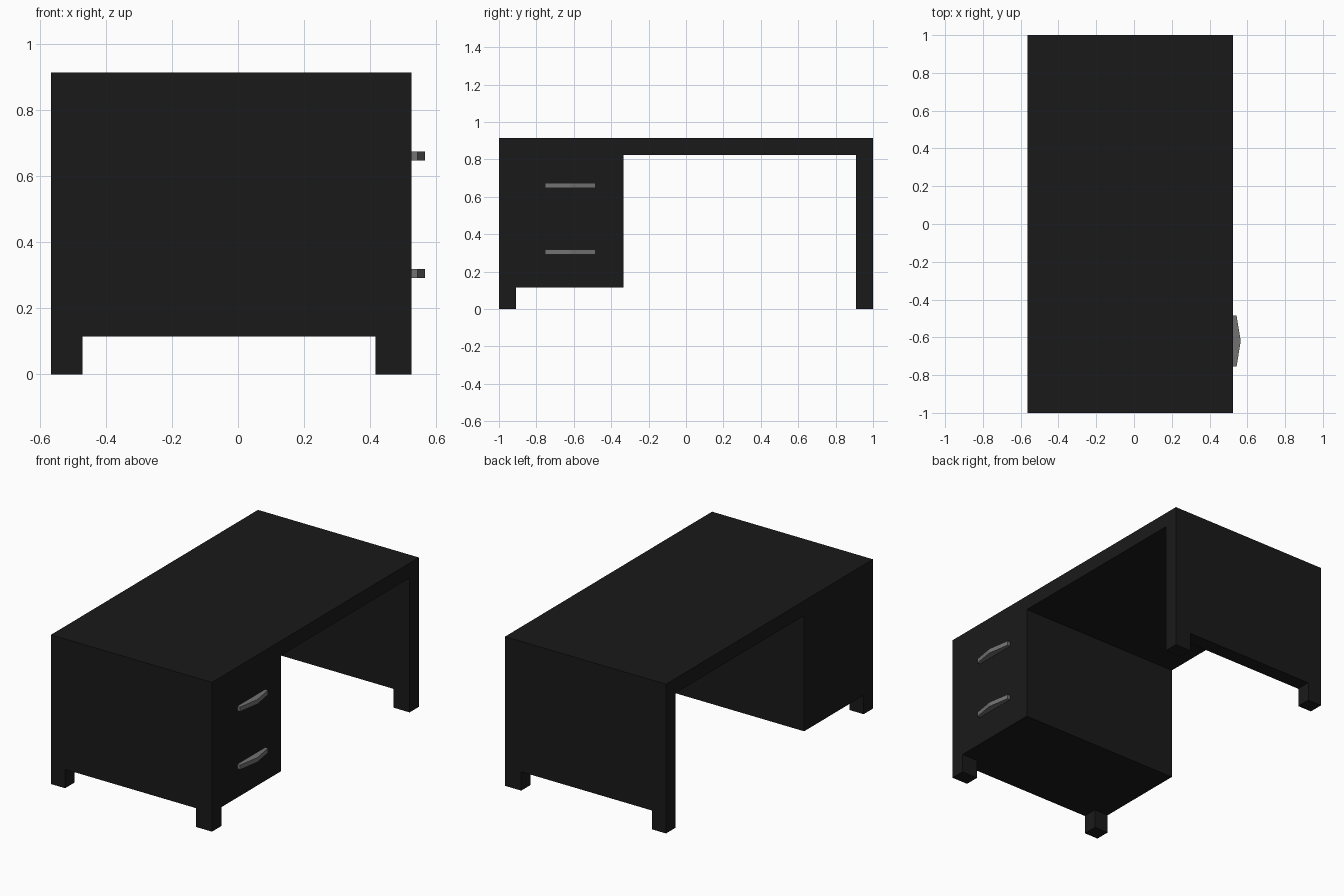
import bpy, bmesh
from mathutils import Vector

if "Cube" in bpy.data.objects:
    bpy.data.objects.remove(bpy.data.objects["Cube"])


def material(name, value):
    m = bpy.data.materials.new(name)
    m.diffuse_color = (value, value, value, 1)
    m.use_nodes = True
    m.node_tree.nodes["Principled BSDF"].inputs["Base Color"].default_value = m.diffuse_color
    return m


def extrude_profile(name, points, offset, mat):
    """Make a flat polygon from points and extrude it by offset."""
    bm = bmesh.new()
    face = bm.faces.new([bm.verts.new(p) for p in points])
    out = bmesh.ops.extrude_face_region(bm, geom=[face], use_keep_orig=True)
    moved = [g for g in out["geom"] if isinstance(g, bmesh.types.BMVert)]
    bmesh.ops.translate(bm, verts=moved, vec=Vector(offset))
    bmesh.ops.recalc_face_normals(bm, faces=bm.faces)
    mesh = bpy.data.meshes.new(name)
    bm.to_mesh(mesh)
    bm.free()
    mesh.materials.append(mat)
    obj = bpy.data.objects.new(name, mesh)
    bpy.context.collection.objects.link(obj)
    return obj


black = material("black_wood", 0.01)
grey = material("handle_metal", 0.17)

X0, X1 = -0.565, 0.524      # back and drawer-side faces
BASE, UNDER, TOP = 0.115, 0.823, 0.913

# Desk body: drawer pedestal, top and end panel as one side profile
profile = [(-1, BASE), (-0.335, BASE), (-0.335, UNDER), (0.91, UNDER),
           (0.91, BASE), (1, BASE), (1, TOP), (-1, TOP)]
extrude_profile("desk_body", [(X0, y, z) for y, z in profile],
                (X1 - X0, 0, 0), black)

# Four short legs
for end, y0, y1 in (("pedestal", -1, -0.91), ("panel", 0.91, 1)):
    for side, x0, x1 in (("back", X0, -0.47), ("drawer_side", 0.415, X1)):
        extrude_profile(f"{end}_{side}_leg",
                        [(x0, y0, 0), (x1, y0, 0), (x1, y1, 0), (x0, y1, 0)],
                        (0, 0, BASE), black)

# Pointed drawer handles
for name, z in (("upper_handle", 0.66), ("lower_handle", 0.305)):
    outline = [(X1, -0.755), (0.543, -0.755), (0.565, -0.62),
               (0.543, -0.485), (X1, -0.485)]
    extrude_profile(name, [(x, y, z - 0.014) for x, y in outline],
                    (0, 0, 0.028), grey)
